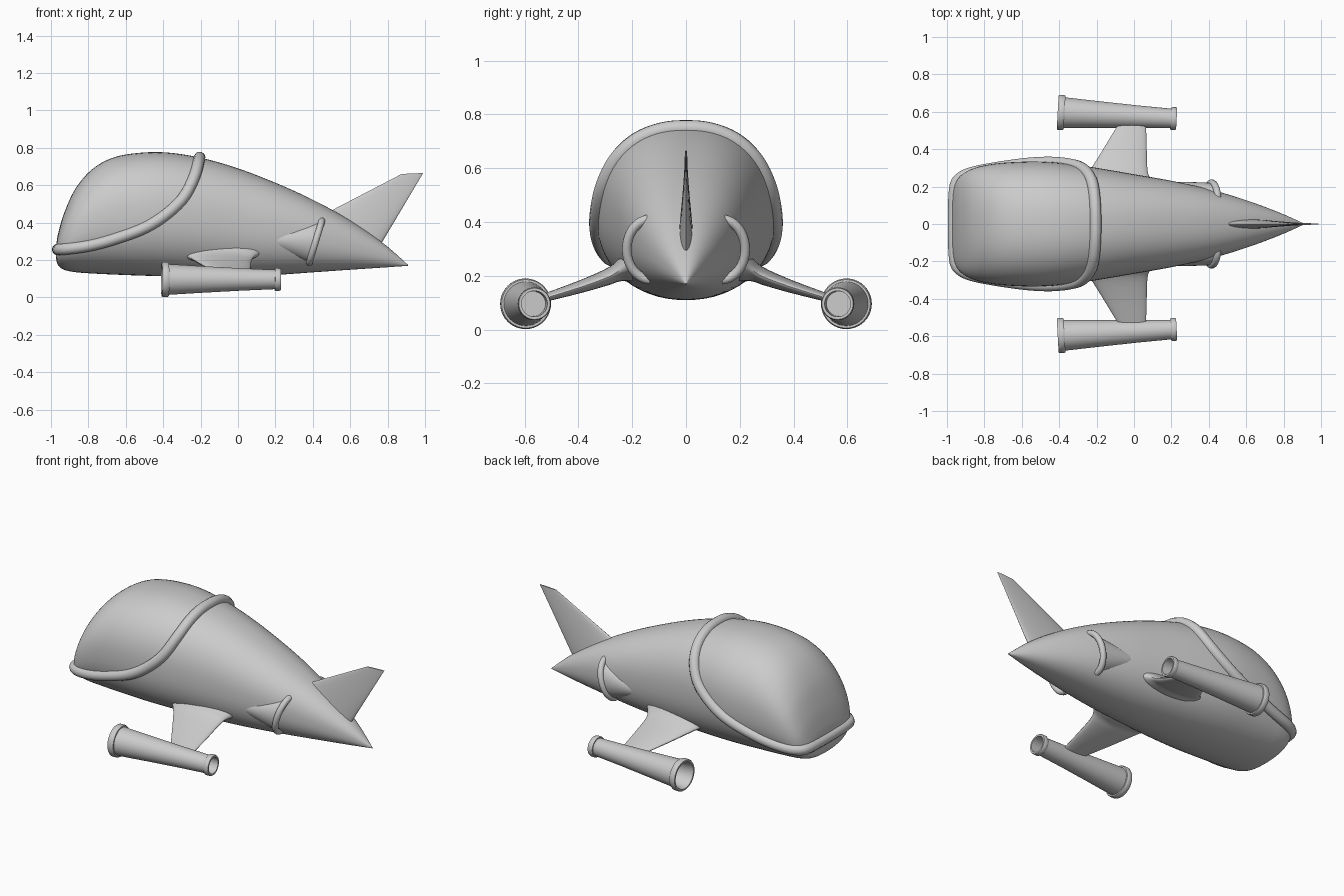
import bpy, bmesh
from math import cos, sin, pi, atan2
from mathutils import Vector, Matrix

cube = bpy.data.objects.get("Cube")
if cube:
    bpy.data.objects.remove(cube)

GREY = (0.6, 0.6, 0.6, 1)
mat = bpy.data.materials.new("plain grey")
mat.use_nodes = True
mat.diffuse_color = GREY
mat.node_tree.nodes["Principled BSDF"].inputs["Base Color"].default_value = GREY


def spline(pts, u):
    """Smooth curve through pts, u in 0..1."""
    n = len(pts) - 1
    i = min(int(u * n), n - 1)
    t = u * n - i
    p = [pts[max(0, min(n, i + k))] for k in (-1, 0, 1, 2)]
    return [0.5 * (2 * b + (c - a) * t + (2 * a - 5 * b + 4 * c - d) * t * t
                   + (3 * b - a - 3 * c + d) * t ** 3) for a, b, c, d in zip(*p)]


def loft(name, rings, cap_start=True, cap_end=True, angle=40):
    """Skin a list of equal closed rings."""
    bm = bmesh.new()
    rows = [[bm.verts.new(p) for p in ring] for ring in rings]
    n = len(rows[0])
    for a, b in zip(rows, rows[1:]):
        for i in range(n):
            j = (i + 1) % n
            bm.faces.new((a[i], a[j], b[j], b[i]))
    if cap_start:
        bm.faces.new(rows[0][::-1])
    if cap_end:
        bm.faces.new(rows[-1])
    bmesh.ops.recalc_face_normals(bm, faces=bm.faces)
    mesh = bpy.data.meshes.new(name)
    bm.to_mesh(mesh)
    bm.free()
    obj = bpy.data.objects.new(name, mesh)
    bpy.context.collection.objects.link(obj)
    mesh.materials.append(mat)
    bpy.ops.object.select_all(action='DESELECT')
    obj.select_set(True)
    bpy.context.view_layer.objects.active = obj
    bpy.ops.object.shade_smooth_by_angle(angle=angle * pi / 180)
    return obj


def oval(center, a, b, n=32):
    """Elliptical ring spanned by the half-axes a and b."""
    return [Vector(center) + Vector(a) * cos(2 * pi * i / n) + Vector(b) * sin(2 * pi * i / n)
            for i in range(n)]


def blade(lead, trail, thick, n=32):
    """Lens section between a leading and a trailing point."""
    lead, trail = Vector(lead), Vector(trail)
    return oval((lead + trail) / 2, (trail - lead) / 2, thick, n)


def tube(name, pts, radius, closed):
    cu = bpy.data.curves.new(name, 'CURVE')
    cu.dimensions = '3D'
    cu.bevel_depth = radius
    cu.bevel_resolution = 4
    cu.use_fill_caps = True
    sp = cu.splines.new('POLY')
    sp.points.add(len(pts) - 1)
    for p, q in zip(sp.points, pts):
        p.co = (*q, 1)
    sp.use_smooth = True
    sp.use_cyclic_u = closed
    obj = bpy.data.objects.new(name, cu)
    bpy.context.collection.objects.link(obj)
    cu.materials.append(mat)


# Fuselage stations: x, underside, top, half width
STATIONS = [(-.972, .205, .28, .13), (-.962, .172, .34, .2), (-.93, .148, .45, .255),
            (-.87, .135, .58, .293), (-.78, .128, .685, .317), (-.66, .122, .75, .33),
            (-.5, .116, .775, .334), (-.35, .112, .772, .322), (-.18, .11, .742, .297),
            (0, .111, .69, .266), (.2, .12, .613, .231), (.4, .134, .522, .187),
            (.6, .148, .412, .127), (.78, .16, .287, .06), (.91, .169, .173, .002)]
EXP = 2.3
dense = [spline(STATIONS, i / 300) for i in range(301)]


def signed_power(v):
    return abs(v) ** (2 / EXP) * (1 if v >= 0 else -1)


def body_ring(s, n=64):
    x, lo, hi, w = s
    return [Vector((x, w * signed_power(cos(2 * pi * i / n)),
                    (lo + hi) / 2 + (hi - lo) / 2 * signed_power(sin(2 * pi * i / n))))
            for i in range(n)]


def body_y(x, z):
    """Half width of the fuselage skin at a side-on position."""
    s = min(dense, key=lambda d: abs(d[0] - x))
    t = min(1, abs(z - (s[1] + s[2]) / 2) / ((s[2] - s[1]) / 2))
    return s[3] * (1 - t ** EXP) ** (1 / EXP)


loft("fuselage", [body_ring(s) for s in dense[::3]], angle=60)

# Canopy rim, following the skin along a sweeping side line
LINE = [(-.967, .256), (-.93, .258), (-.8, .275), (-.66, .312), (-.47, .385),
        (-.31, .51), (-.235, .64), (-.205, .748)]
half = []
for i in range(61):
    u = i / 60
    x, z = spline(LINE, 1 - (1 - u) ** 2)
    half.append(Vector((x, body_y(x, z), z)))
half[-1].y = 0
rim = half + [Vector((p.x, -p.y, p.z)) for p in half[-2::-1]]
for _ in range(3):                       # relax the loop
    n = len(rim)
    rim = [rim[i] / 2 + (rim[i - 1] + rim[(i + 1) % n]) / 4 for i in range(n)]
tube("canopy_rim", rim, .031, True)

# Tail fin
root_a, root_b = Vector((.41, 0, .418)), Vector((.735, 0, .235))
tip_a, tip_b = Vector((.875, 0, .66)), Vector((.99, 0, .665))
loft("tail_fin", [blade(root_a.lerp(tip_a, t), root_b.lerp(tip_b, t),
                        (0, .004 + .026 * (1 - t) ** 1.5, 0)) for t in (0, .2, .4, .6, .8, 1)])

# Engine pod profile: position along the axis, radius
POD = [(.10, .0005), (.10, .064), (.01, .076), (0, .08), (0, .09), (.006, .094), (.03, .094),
       (.037, .09), (.037, .082), (.22, .071), (.42, .06), (.605, .052), (.605, .058),
       (.61, .061), (.63, .061), (.637, .058), (.637, .048), (.55, .046), (.55, .0005)]
# Wing stations: y, leading x, trailing x, z, half thickness
WING = [(.14, -.42, .17, .29, .10), (.2, -.36, .13, .252, .075), (.245, -.28, .088, .222, .045),
        (.29, -.235, .072, .195, .033), (.4, -.165, .068, .155, .024), (.54, -.08, .064, .112, .015)]
# Scoop stations: x, y, z, half depth, half height
SCOOP = [(.07, .19, .31, .01, .008), (.18, .175, .308, .048, .04),
         (.3, .152, .303, .072, .077), (.415, .13, .298, .09, .112)]
LEAN = .3

for side, label in ((1, "left"), (-1, "right")):
    turn = Matrix.Translation((-.408, .597 * side, .096)) @ Matrix.Rotation(
        atan2(-.034 * side, .637), 4, 'Z')
    loft(label + "_engine_pod",
         [[turn @ p for p in oval((x, 0, 0), (0, r, 0), (0, 0, r), 40)] for x, r in POD])

    rings = [spline(WING, i / 20) for i in range(21)]
    loft(label + "_wing", [blade((a, y * side, z + .005), (b, y * side, z), (0, 0, h))
                           for y, a, b, z, h in rings])

    rings = [spline(SCOOP, i / 12) for i in range(13)]
    loft(label + "_scoop",
         [oval((x, y * side, z), (0, d * side, 0), (LEAN * h, 0, h)) for x, y, z, d, h in rings],
         cap_end=False)

    x, y, z, d, h = SCOOP[-1]
    arc = []
    for i in range(25):
        a = (-88 + 176 * i / 24) * pi / 180
        arc.append((x + LEAN * h * sin(a), (y + d * cos(a)) * side, z + h * sin(a)))
    tube(label + "_scoop_rim", arc, .018, False)
